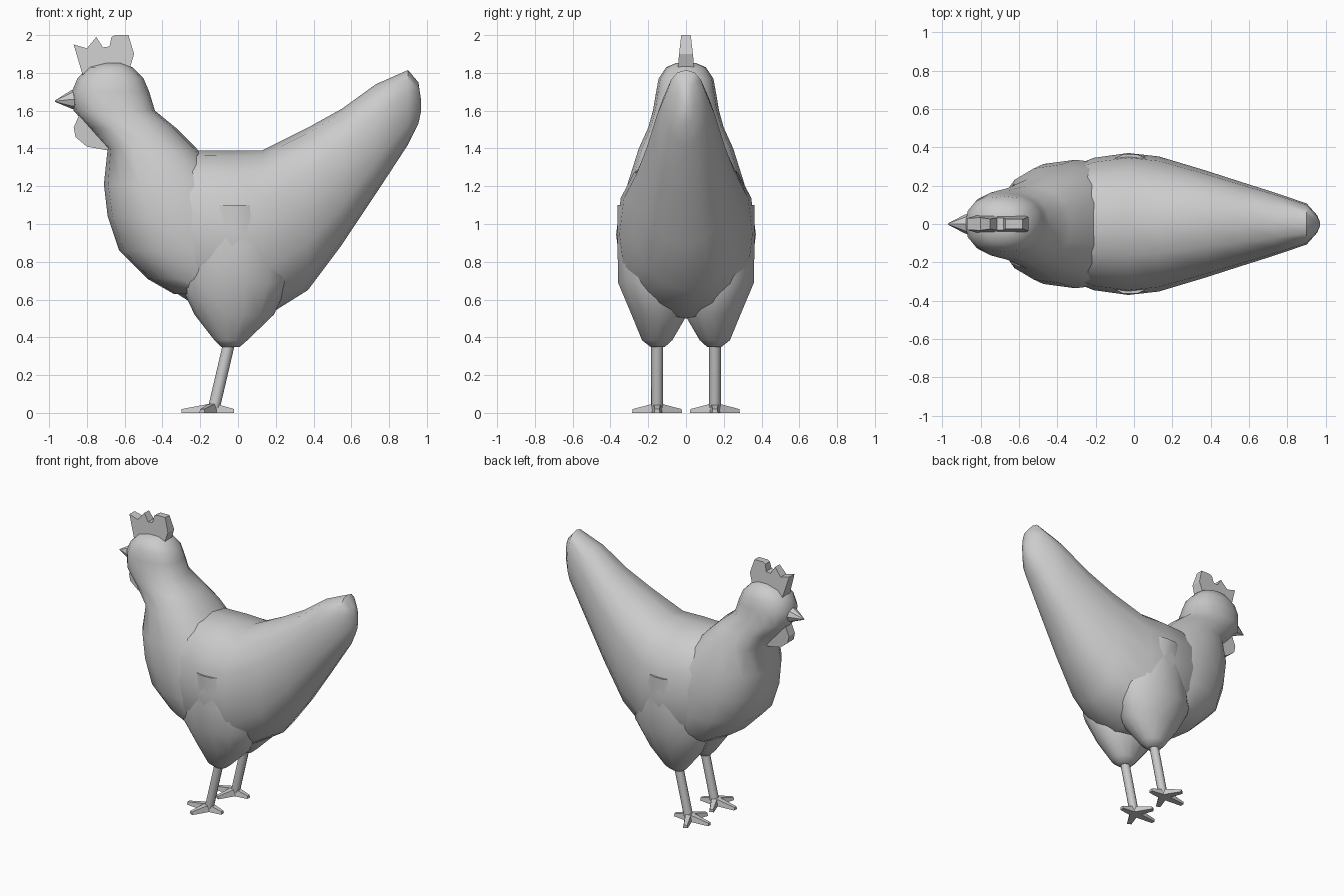
import bpy, bmesh
from math import cos, sin, pi
from mathutils import Vector

if "Cube" in bpy.data.objects:
    bpy.data.objects.remove(bpy.data.objects["Cube"])


def finish(name, bm, smooth=None):
    bmesh.ops.recalc_face_normals(bm, faces=bm.faces[:])
    me = bpy.data.meshes.new(name)
    bm.to_mesh(me)
    bm.free()
    ob = bpy.data.objects.new(name, me)
    bpy.context.collection.objects.link(ob)
    if smooth:
        bpy.ops.object.select_all(action='DESELECT')
        ob.select_set(True)
        bpy.context.view_layer.objects.active = ob
        bpy.ops.object.shade_smooth_by_angle(angle=smooth)
    return ob


def oval(a, b, n, power=2.0):
    """Points of a rounded oval with half sizes a and b."""
    def f(t):
        return (1 if t >= 0 else -1) * abs(t) ** (2 / power)
    return [(a * f(cos(2 * pi * i / n)), b * f(sin(2 * pi * i / n))) for i in range(n)]


def loft(name, rings, smooth=0.8):
    bm = bmesh.new()
    rows = [[bm.verts.new(p) for p in r] for r in rings]
    n = len(rows[0])
    for r, s in zip(rows, rows[1:]):
        for i in range(n):
            j = (i + 1) % n
            bm.faces.new((r[i], r[j], s[j], s[i]))
    bm.faces.new(rows[0])
    bm.faces.new(rows[-1])
    return finish(name, bm, smooth)


def plate(name, outline, width):
    """Side outline in x, z, thickened in y; width gives half thickness at z."""
    return loft(name, [[(x, s * width(z), z) for x, z in outline] for s in (-1, 1)], None)


# Body and tail: x, top, bottom, half width
body = [(-.60, 1.25, .85, .20), (-.40, 1.35, .68, .27), (-.21, 1.39, .56, .345),
        (-.03, 1.39, .50, .37), (.13, 1.39, .50, .352), (.37, 1.51, .65, .28),
        (.55, 1.61, .89, .222), (.73, 1.74, 1.16, .165), (.90, 1.815, 1.42, .107),
        (.955, 1.75, 1.53, .045), (.97, 1.65, 1.60, .01)]
loft("body", [[(x, y, (t + b) / 2 + z) for y, z in oval(w, (t - b) / 2, 16, 2.3)]
              for x, t, b, w in body])

# Head, neck and breast: z, front x, back x, half width
neck = [(1.853, -.71, -.61, .05), (1.83, -.79, -.56, .105), (1.77, -.85, -.50, .145),
        (1.70, -.88, -.47, .158), (1.60, -.87, -.44, .175), (1.51, -.79, -.33, .20),
        (1.40, -.69, -.22, .25), (1.21, -.71, -.05, .31), (1.04, -.69, .08, .335),
        (.86, -.63, .10, .33), (.71, -.48, .10, .30), (.63, -.34, .08, .25)]
loft("head_and_breast", [[((f + b) / 2 + x, y, z) for x, y in oval((b - f) / 2, w, 16, 2.3)]
                         for z, f, b, w in neck])

# Beak
loft("beak", [[(x, y, zc + z) for y, z in oval(w, h, 8)]
              for x, zc, w, h in ((-.82, 1.66, .06, .06), (-.88, 1.66, .05, .05),
                                  (-.97, 1.65, .003, .003))], 0.5)

# Comb and wattle
comb = [(-.82, 1.78), (-.87, 1.95), (-.80, 1.93), (-.75, 1.99), (-.715, 1.935), (-.68, 1.94),
        (-.67, 1.99), (-.65, 2.0), (-.58, 2.0), (-.55, 1.90), (-.58, 1.80)]
plate("comb", comb, lambda z: .045 - .02 * max(0, z - 1.83) / .17)
wattle = [(-.84, 1.58), (-.87, 1.51), (-.86, 1.46), (-.80, 1.41), (-.69, 1.39),
          (-.66, 1.46), (-.70, 1.56)]
plate("wattle", wattle, lambda z: .035)

# Thighs: z, front x, back x, inner y, outer y
thigh = [(.35, -.09, .01, .11, .19), (.385, -.125, .05, .07, .235), (.52, -.23, .19, -.01, .292),
         (.69, -.31, .27, -.03, .365), (.88, -.28, .26, -.03, .367), (1.10, -.20, .16, .0, .366)]
toes = [(-.30, .0), (-.19, .125), (-.19, -.125), (-.02, .0)]
for s, side in ((1, "left"), (-1, "right")):
    loft(side + "_thigh", [[((f + b) / 2 + x, s * ((i + o) / 2 + y), z)
                            for x, y in oval((b - f) / 2, (o - i) / 2, 14)]
                           for z, f, b, i, o in thigh])
    # Leg
    loft(side + "_leg", [[(xc + x, s * .153 + y, z) for x, y in oval(.032, .031, 8)]
                         for z, xc in ((.015, -.13), (.40, -.04))])
    # Four toes from one ankle
    ankle = Vector((-.13, s * .153, 0))
    for k, (tx, ty) in enumerate(toes):
        tip = Vector((tx, s * .153 + ty, 0))
        d = (tip - ankle).normalized()
        n = Vector((-d.y, d.x, 0))
        up = Vector((0, 0, 1))
        loft(f"{side}_toe_{k + 1}",
             [[p - n * w, p + n * w, p + n * w * .7 + up * h, p - n * w * .7 + up * h]
              for p, w, h in ((ankle, .03, .052), (tip, .016, .02))], None)
